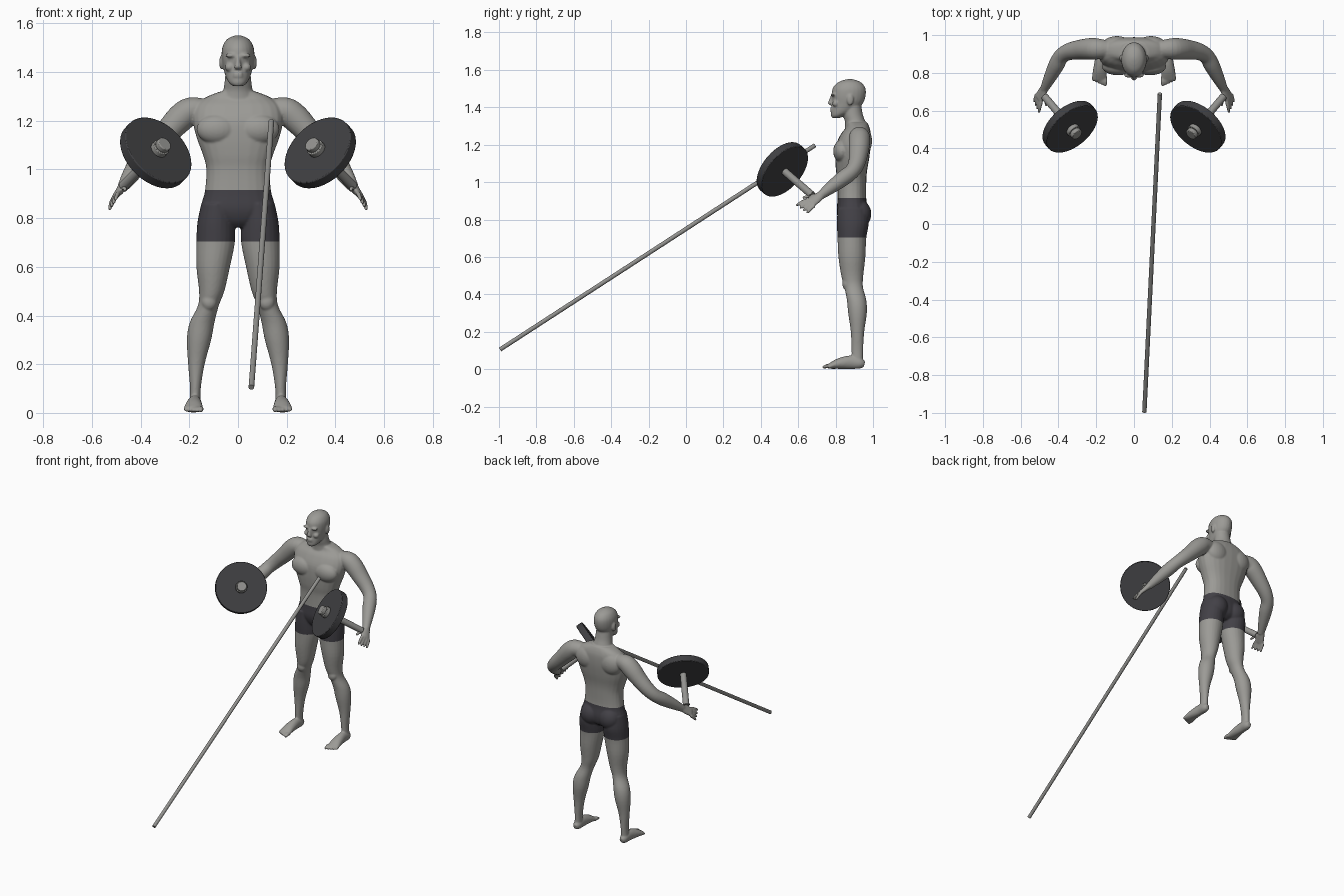
import bpy
import bmesh
import math
from mathutils import Vector, Matrix

cube = bpy.data.objects.get("Cube")
if cube:
    bpy.data.objects.remove(cube, do_unlink=True)


def material(name, *rgb):
    mat = bpy.data.materials.new(name)
    mat.use_nodes = True
    mat.diffuse_color = (*rgb, 1)
    mat.node_tree.nodes["Principled BSDF"].inputs["Base Color"].default_value = (*rgb, 1)
    return mat


skin = material("grey skin", .33, .325, .305)
cloth = material("dark shorts", .055, .052, .062)
rubber = material("black rubber", .05, .05, .054)
steel = material("grey steel", .29, .288, .275)


def smooth_rows(rows, steps=4):
    """Catmull-Rom interpolation of the section rows."""
    rows = [Vector(r) for r in rows]
    result = []
    for i in range(len(rows) - 1):
        b, c = rows[i], rows[i + 1]
        a, d = rows[max(i - 1, 0)], rows[min(i + 2, len(rows) - 1)]
        for k in range(steps):
            t = k / steps
            result.append(b + (c - a) * t / 2 + (a * 2 - b * 5 + c * 4 - d) * t**2 / 2
                          + (b * 3 - a - c * 3 + d) * t**3 / 2)
    return result + [rows[-1]]


def loft(bm, rows, wide=None, power=1.0, segments=24):
    """Skin oval rings (x, y, z, half width, half depth); level unless a wide direction is given."""
    rows = smooth_rows(rows)
    rings = []
    for i, row in enumerate(rows):
        u, v = Vector((1, 0, 0)), Vector((0, 1, 0))
        if wide:
            ahead, behind = rows[min(i + 1, len(rows) - 1)], rows[max(i - 1, 0)]
            along = Vector((ahead - behind)[:3]).normalized()
            u = Vector(wide)
            u = (u - along * u.dot(along)).normalized()
            v = along.cross(u)
        ring = []
        for k in range(segments):
            angle = math.tau * k / segments
            c, s = math.cos(angle), math.sin(angle)
            c, s = (math.copysign(abs(n) ** power, n) for n in (c, s))
            ring.append(bm.verts.new(Vector(row[:3]) + u * c * row[3] + v * s * row[4]))
        rings.append(ring)
    for low, high in zip(rings, rings[1:]):
        for k in range(segments):
            n = (k + 1) % segments
            bm.faces.new((low[k], low[n], high[n], high[k]))
    bm.faces.new(rings[0][::-1])
    bm.faces.new(rings[-1])


def stack(bm, rows, power=1.0):
    """Level sections on the centre line, given as (z, half width, front y, back y)."""
    loft(bm, [(0, (f + b) / 2, z, w, (b - f) / 2) for z, w, f, b in rows], power=power)


def ball(bm, centre, size):
    matrix = Matrix.Translation(centre) @ Matrix.Diagonal((*size, 1))
    bmesh.ops.create_uvsphere(bm, u_segments=24, v_segments=16, radius=1, matrix=matrix)


def digit(bm, base, tip, radius):
    """A finger or toe with a slight bend and a rounded tip."""
    base, tip = Vector(base), Vector(tip)
    middle = (base + tip) / 2 + Vector((0, 0, radius * .4))
    loft(bm, [(*base, radius, radius), (*middle, radius, radius), (*tip, radius * .8, radius * .8)],
         wide=(1, 0, 0), segments=12)
    ball(bm, tip, [radius * .8] * 3)


body = bmesh.new()

# Leg
loft(body, [
    (.085, .89, .86, .066, .08), (.09, .892, .78, .077, .085), (.092, .887, .7, .079, .077),
    (.102, .887, .6, .069, .072), (.108, .889, .5, .052, .059), (.122, .896, .44, .043, .05),
    (.148, .912, .37, .051, .052), (.16, .917, .3, .05, .05), (.171, .917, .2, .034, .036),
    (.175, .916, .1, .022, .031), (.177, .916, .03, .023, .03)])
ball(body, (.118, .862, .455), (.032, .026, .035))

# Foot and toes
loft(body, [
    (.176, .954, .026, .014, .016), (.177, .93, .031, .026, .029), (.178, .88, .037, .028, .036),
    (.181, .82, .03, .035, .029), (.183, .775, .018, .04, .017), (.183, .762, .014, .038, .012)],
    wide=(1, 0, 0))
for k in range(5):
    x = .152 + k * .0158
    digit(body, (x, .775, .014), (x, .738 + k * .006, .011), .0115 - k * .0008)

# Arm
loft(body, [
    (.11, .925, 1.245, .04, .04), (.19, .927, 1.243, .055, .054), (.235, .927, 1.212, .057, .058),
    (.29, .922, 1.155, .052, .051), (.345, .912, 1.1, .045, .045), (.385, .888, 1.058, .041, .041),
    (.412, .84, 1.02, .042, .042), (.445, .775, .971, .033, .034), (.475, .715, .925, .022, .022)],
    wide=(0, 1, .3))

# Hand, fingers and thumb
loft(body, [
    (.47, .728, .934, .021, .02), (.487, .695, .911, .03, .016), (.504, .665, .89, .033, .012)],
    wide=(.5, .7, -.6))
for k in range(4):
    t = k / 3
    knuckle = Vector((.49, .655, .906)).lerp(Vector((.517, .687, .873)), t)
    tip = Vector((.503, .594, .878)).lerp(Vector((.527, .65, .838)), t)
    digit(body, knuckle, tip, .0095)
digit(body, (.474, .7, .925), (.464, .63, .918), .0105)

# Paired muscles, ear, brow and cheek
ball(body, (.07, .925, .83), (.072, .066, .075))
ball(body, (.085, .835, 1.165), (.085, .048, .062))
ball(body, (.09, .945, 1.22), (.08, .05, .075))
ball(body, (.068, .878, 1.44), (.009, .018, .03))
ball(body, (.028, .788, 1.468), (.024, .014, .009))
ball(body, (.034, .802, 1.42), (.02, .02, .018))

# Mirror everything paired to the other side
pair = bmesh.ops.duplicate(body, geom=body.verts[:] + body.edges[:] + body.faces[:])["geom"]
for item in pair:
    if isinstance(item, bmesh.types.BMVert):
        item.co.x *= -1
bmesh.ops.reverse_faces(body, faces=[f for f in pair if isinstance(f, bmesh.types.BMFace)])

# Torso
stack(body, [
    (.762, .05, .845, .93), (.79, .1, .82, .965), (.84, .15, .806, .975), (.91, .136, .81, .964),
    (1, .13, .81, .964), (1.06, .144, .802, .968), (1.13, .17, .798, .98), (1.2, .185, .803, .988),
    (1.26, .175, .83, .988), (1.295, .135, .858, .98), (1.32, .075, .86, .968)], power=.85)

# Neck and head
stack(body, [(1.26, .09, .85, .975), (1.32, .063, .85, .96), (1.36, .055, .84, .946), (1.42, .05, .84, .935)])
stack(body, [
    (1.342, .018, .782, .82), (1.355, .036, .775, .85), (1.38, .05, .775, .905), (1.42, .061, .781, .945),
    (1.46, .067, .779, .96), (1.5, .065, .784, .96), (1.53, .05, .808, .94), (1.545, .028, .84, .91),
    (1.551, .008, .868, .885)])

# Nose and lips
loft(body, [(0, .785, 1.466, .008, .01), (0, .776, 1.44, .01, .012), (0, .772, 1.42, .016, .012),
            (0, .782, 1.41, .012, .008)])
for z in (1.383, 1.394):
    ball(body, (0, .779, z), (.021, .009, .006))

bmesh.ops.recalc_face_normals(body, faces=body.faces)
mesh = bpy.data.meshes.new("body")
body.to_mesh(mesh)
body.free()
figure = bpy.data.objects.new("body", mesh)
bpy.context.collection.objects.link(figure)
mesh.materials.append(skin)
mesh.materials.append(cloth)

# Fuse the parts into one smooth skin
bpy.ops.object.select_all(action="DESELECT")
bpy.context.view_layer.objects.active = figure
figure.select_set(True)
fuse = figure.modifiers.new("fuse", "REMESH")
fuse.mode = "VOXEL"
fuse.voxel_size = .005
soften = figure.modifiers.new("soften", "SMOOTH")
soften.factor = .5
soften.iterations = 5
for name in ("fuse", "soften"):
    bpy.ops.object.modifier_apply(modifier=name)

# Shorts: a band of the body cut at hem and waist
hem, waist = .705, .915
bm = bmesh.new()
bm.from_mesh(figure.data)
for z in (hem, waist):
    bmesh.ops.bisect_plane(bm, geom=bm.verts[:] + bm.edges[:] + bm.faces[:],
                           plane_co=(0, 0, z), plane_no=(0, 0, 1))
for face in bm.faces:
    spot = face.calc_center_median()
    face.material_index = int(hem < spot.z < waist and abs(spot.x) < .25)
    face.smooth = True
bm.to_mesh(figure.data)
bm.free()


def rod(name, start, end, radius, mat, bevel=0):
    start, end = Vector(start), Vector(end)
    along = end - start
    bpy.ops.mesh.primitive_cylinder_add(vertices=40, radius=radius, depth=along.length,
                                        location=(start + end) / 2,
                                        rotation=along.to_track_quat("Z", "Y").to_euler())
    obj = bpy.context.object
    obj.name = name
    obj.data.materials.append(mat)
    if bevel:
        edge = obj.modifiers.new("edge", "BEVEL")
        edge.width = bevel
        edge.segments = 2
    bpy.ops.object.shade_smooth_by_angle(angle=math.radians(35))


# Short weights, one in each hand
for side, sign in (("left", 1), ("right", -1)):
    centre = Vector((sign * .338, .515, 1.068))
    axis = Vector((sign * -.54, -.635, .55)).normalized()
    for part, back, front, radius, mat, bevel in (
            ("plate", -.022, .022, .162, rubber, .004), ("handle", -.25, 0, .02, steel, .002),
            ("collar", .02, .045, .037, steel, .003), ("knob", .045, .07, .031, steel, .004)):
        rod(f"{side}_{part}", centre + axis * back, centre + axis * front, radius, mat, bevel)

# Long leaning bar
rod("long_bar", (.055, -.994, .105), (.137, .69, 1.197), .0115, steel)
